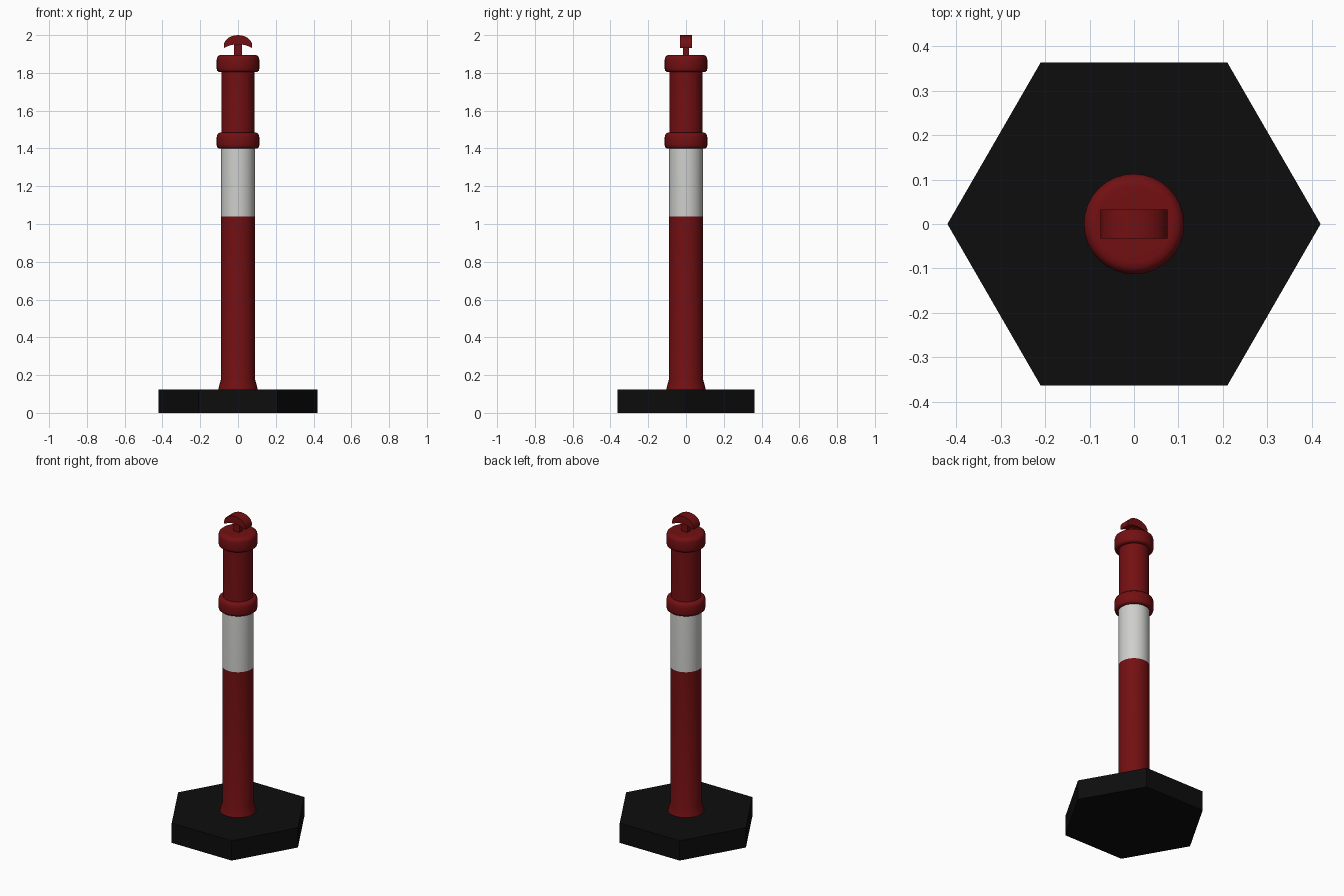
import bpy, bmesh, math

if "Cube" in bpy.data.objects:
    bpy.data.objects.remove(bpy.data.objects["Cube"])


def material(name, rgb):
    m = bpy.data.materials.new(name)
    m.diffuse_color = (*rgb, 1)
    m.use_nodes = True
    m.node_tree.nodes["Principled BSDF"].inputs["Base Color"].default_value = m.diffuse_color
    return m


RED = material("dark red", (0.17, 0.005, 0.006))
WHITE = material("reflective white", (0.62, 0.62, 0.60))
BLACK = material("black rubber", (0.004, 0.004, 0.004))


def finish(bm, name, mats, smooth=None):
    bmesh.ops.recalc_face_normals(bm, faces=bm.faces[:])
    mesh = bpy.data.meshes.new(name)
    bm.to_mesh(mesh)
    bm.free()
    ob = bpy.data.objects.new(name, mesh)
    bpy.context.collection.objects.link(ob)
    for m in mats:
        mesh.materials.append(m)
    if smooth:
        bpy.ops.object.select_all(action='DESELECT')
        ob.select_set(True)
        bpy.context.view_layer.objects.active = ob
        bpy.ops.object.shade_smooth_by_angle(angle=math.radians(smooth))
    return ob


def lathe(name, profile, sides, mats, smooth=None, rule=None):
    """Turn (radius, z) points around z and cap both ends."""
    bm = bmesh.new()
    rings = [[bm.verts.new((r * math.cos(2 * math.pi * i / sides),
                            r * math.sin(2 * math.pi * i / sides), z))
              for i in range(sides)] for r, z in profile]
    for a, b in zip(rings, rings[1:]):
        for i in range(sides):
            j = (i + 1) % sides
            bm.faces.new((a[i], a[j], b[j], b[i]))
    bm.faces.new(rings[0][::-1])
    bm.faces.new(rings[-1])
    if rule:
        for f in bm.faces:
            f.material_index = rule(f.calc_center_median().z)
    return finish(bm, name, mats, smooth)


def extrude_y(name, outline, half, mats, smooth=None):
    """Extrude an (x, z) outline symmetrically along y."""
    bm = bmesh.new()
    front = [bm.verts.new((x, -half, z)) for x, z in outline]
    back = [bm.verts.new((x, half, z)) for x, z in outline]
    n = len(outline)
    bm.faces.new(front)
    bm.faces.new(back[::-1])
    for i in range(n):
        j = (i + 1) % n
        bm.faces.new((front[i], back[i], back[j], front[j]))
    return finish(bm, name, mats, smooth)


# Hexagonal rubber foot
lathe("base", [(0.42, 0), (0.42, 0.125)], 6, [BLACK])

# Post with flared bottom and white band
lathe("post", [(0.105, 0.12), (0.102, 0.135), (0.09, 0.178), (0.09, 1.04),
               (0.09, 1.41), (0.087, 1.47), (0.087, 1.84)],
      32, [RED, WHITE], 35, lambda z: int(1.04 < z < 1.41))

# Rounded collars
for name, lo, hi in (("middle_collar", 1.40, 1.485), ("top_collar", 1.805, 1.895)):
    lathe(name, [(0.085, lo), (0.102, lo), (0.110, lo + 0.006),
                 (0.113, lo + 0.018), (0.113, hi - 0.025), (0.109, hi - 0.01),
                 (0.098, hi - 0.001), (0.085, hi)], 32, [RED], 50)

# Handle: narrow stem and arched grip
extrude_y("handle_stem", [(-0.02, 1.88), (0.02, 1.88), (0.02, 1.96), (-0.02, 1.96)],
          0.015, [RED])
steps = 12
arch = []
for i in range(steps + 1):
    t = -1 + 2 * i / steps
    arch.append((0.075 * math.sin(t * math.pi / 2),
                 1.945 + 0.055 * math.cos(t * math.pi / 2)))
under = [(0.073, 1.933), (0.045, 1.945), (0.02, 1.95),
         (-0.02, 1.95), (-0.045, 1.945), (-0.073, 1.933)]
extrude_y("handle_grip", arch + under, 0.033, [RED], 30)
